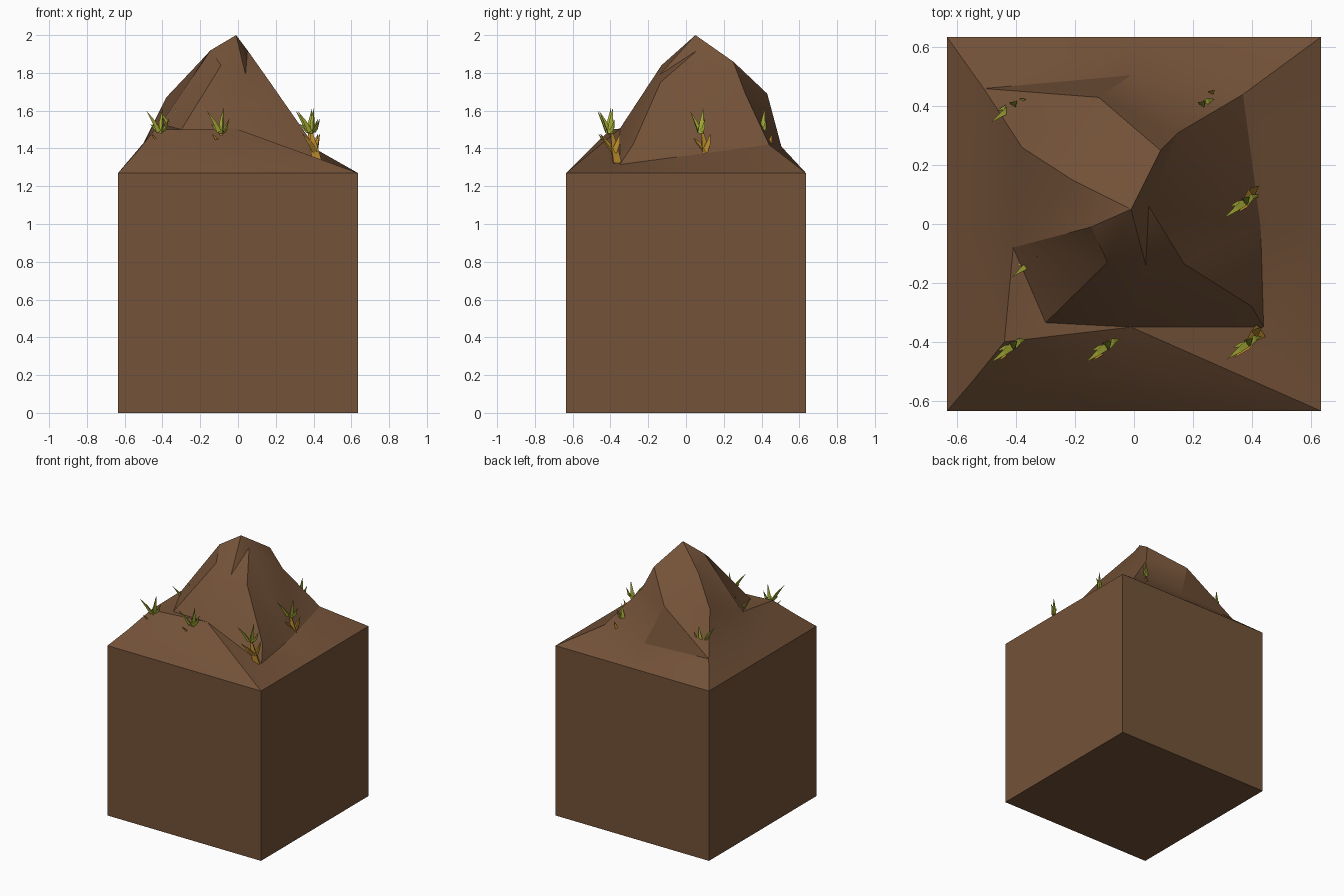
import bpy, bmesh, math
from mathutils import Vector

if "Cube" in bpy.data.objects:
    bpy.data.objects.remove(bpy.data.objects["Cube"])


def material(name, rgb):
    m = bpy.data.materials.new(name)
    m.diffuse_color = (*rgb, 1)
    m.use_nodes = True
    m.node_tree.nodes["Principled BSDF"].inputs["Base Color"].default_value = m.diffuse_color
    return m


soil = material("soil brown", (0.172, 0.084, 0.040))
grass = material("grass green", (0.42, 0.46, 0.04))
root = material("root ochre", (0.55, 0.29, 0.03))


def finish(name, bm, mats, angle):
    bmesh.ops.recalc_face_normals(bm, faces=bm.faces)
    me = bpy.data.meshes.new(name)
    bm.to_mesh(me)
    bm.free()
    for m in mats:
        me.materials.append(m)
    ob = bpy.data.objects.new(name, me)
    bpy.context.collection.objects.link(ob)
    bpy.context.view_layer.objects.active = ob
    ob.select_set(True)
    if angle:
        bpy.ops.object.shade_smooth_by_angle(angle=math.radians(angle))
    ob.select_set(False)
    return ob


# Earth block with mound: rim (r), base (b), apron (m), foot ring (1), shoulders (2), top (t)
H = 0.635
P = {
    "msw": (-.545, -.53, 1.37), "ms": (-.03, -.50, 1.405),
    "sw1": (-.44, -.40, 1.50), "s1": (-.01, -.35, 1.505), "se1": (.44, -.35, 1.315),
    "e1": (.43, -.01, 1.36), "ne1": (.37, .44, 1.42), "n1": (-.01, .505, 1.41),
    "nw1": (-.51, .46, 1.41), "w1": (-.50, -.01, 1.42),
    "sw2": (-.30, -.335, 1.50), "se2": (.40, -.28, 1.42), "ne2": (.15, .31, 1.70),
    "n2": (-.12, .43, 1.69), "nw2": (-.38, .26, 1.67), "w2": (-.41, -.08, 1.53),
    "tsw": (-.09, -.13, 1.84), "ts": (.04, -.14, 1.79), "tse": (.17, -.135, 1.75),
    "te": (.05, .06, 1.92), "tne": (.09, .25, 1.86), "tnw": (-.21, .15, 1.85),
    "tw": (-.145, -.01, 1.92), "peak": (-.01, .05, 2.0),
}
for d in ("sw", "s", "se", "e", "ne", "n", "nw", "w"):
    x = H * (("e" in d) - ("w" in d))
    y = H * (("n" in d) - ("s" in d))
    P["r" + d] = (x, y, 1.27)
    if len(d) == 2:
        P["b" + d] = (x, y, 0)

BLOCK = ["bsw bse bne bnw", "bsw bse rse rs rsw", "bse bne rne re rse",
         "bne bnw rnw rn rne", "bnw bsw rsw rw rnw"]
APRON = ["rsw rs ms msw", "msw ms s1 sw1", "rs rse ms", "ms rse s1", "s1 rse se1",
         "rse re e1 se1", "re rne ne1 e1", "rne rn n1 ne1", "rn rnw nw1 n1",
         "rnw rw w1 nw1", "rw rsw msw", "rw msw sw1 w1"]
SLOPES = ["sw1 s1 sw2", "sw1 sw2 w2 w1", "w1 w2 nw2 nw1", "nw1 nw2 n2 n1",
          "n1 n2 ne2 ne1", "sw2 s1 ts tsw", "s1 se2 tse ts", "s1 se1 se2",
          "sw2 tsw w2", "tsw tw w2", "w2 tw tnw nw2", "te tse e1", "tse se2 e1",
          "se2 se1 e1", "te e1 ne2", "te ne2 tne", "ne2 e1 ne1"]
SUMMIT = ["nw2 tnw n2", "tnw tne n2", "n2 tne ne2", "tnw peak tne", "tnw tw peak",
          "tw tsw peak", "tsw ts peak", "ts te peak", "ts tse te", "te tne peak"]
bm = bmesh.new()
V = {k: bm.verts.new(p) for k, p in P.items()}
for names in BLOCK + APRON + SLOPES + SUMMIT:
    bm.faces.new([V[k] for k in names.split()])
bmesh.ops.triangulate(bm, faces=[f for f in bm.faces if len(f.verts) == 4])
finish("earth_mound", bm, [soil], 25)


def spike(bm, a, mid, tip, r, mat):
    """Three-sided tapered stalk through a bend point."""
    a, mid, tip = Vector(a), Vector(mid), Vector(tip)
    q = (tip - a).to_track_quat("Z", "Y")
    rings = []
    for p, rad in ((a, r), (mid, r * 0.75)):
        rings.append([bm.verts.new(p + q @ Vector((rad * math.cos(t), rad * math.sin(t), 0)))
                      for t in (0.5, 0.5 + math.tau / 3, 0.5 + 2 * math.tau / 3)])
    top = bm.verts.new(tip)
    lo, hi = rings
    faces = [bm.faces.new(lo)]
    for i in range(3):
        j = (i + 1) % 3
        faces.append(bm.faces.new((lo[i], lo[j], hi[j], hi[i])))
        faces.append(bm.faces.new((hi[i], hi[j], top)))
    for f in faces:
        f.material_index = mat


# One grass tuft: green blades above, ochre roots below (heights from the ground)
BLADES = [((-.01, -.01, 1.49), (-.035, -.03, 1.54), (-.075, -.06, 1.60), .014),
          ((0, 0, 1.48), (.005, .005, 1.54), (.012, .012, 1.615), .018),
          ((.01, 0, 1.49), (.025, .015, 1.51), (.045, .02, 1.56), .014),
          ((-.01, -.01, 1.49), (-.03, -.01, 1.51), (-.055, -.02, 1.53), .012)]
ROOTS = [((.03, .03, 1.32), (.01, .015, 1.41), (-.01, 0, 1.53), .03),
         ((.02, .02, 1.38), (-.01, -.02, 1.43), (-.05, -.055, 1.48), .018),
         ((.02, .02, 1.38), (.03, .04, 1.43), (.045, .05, 1.48), .018)]
SPOTS = [(-.41, -.41), (-.09, -.41), (.39, -.40), (.38, .08),
         (-.41, .405), (.23, .405), (-.34, -.12)]
for n, (x, y) in enumerate(SPOTS):
    bm = bmesh.new()
    for parts, mat in ((BLADES, 0), (ROOTS, 1)):
        for a, m, t, r in parts:
            spike(bm, a, m, t, r, mat)
    ob = finish(f"grass_tuft_{n + 1}", bm, [grass, root], 0)
    ob.location = (x, y, 0)
